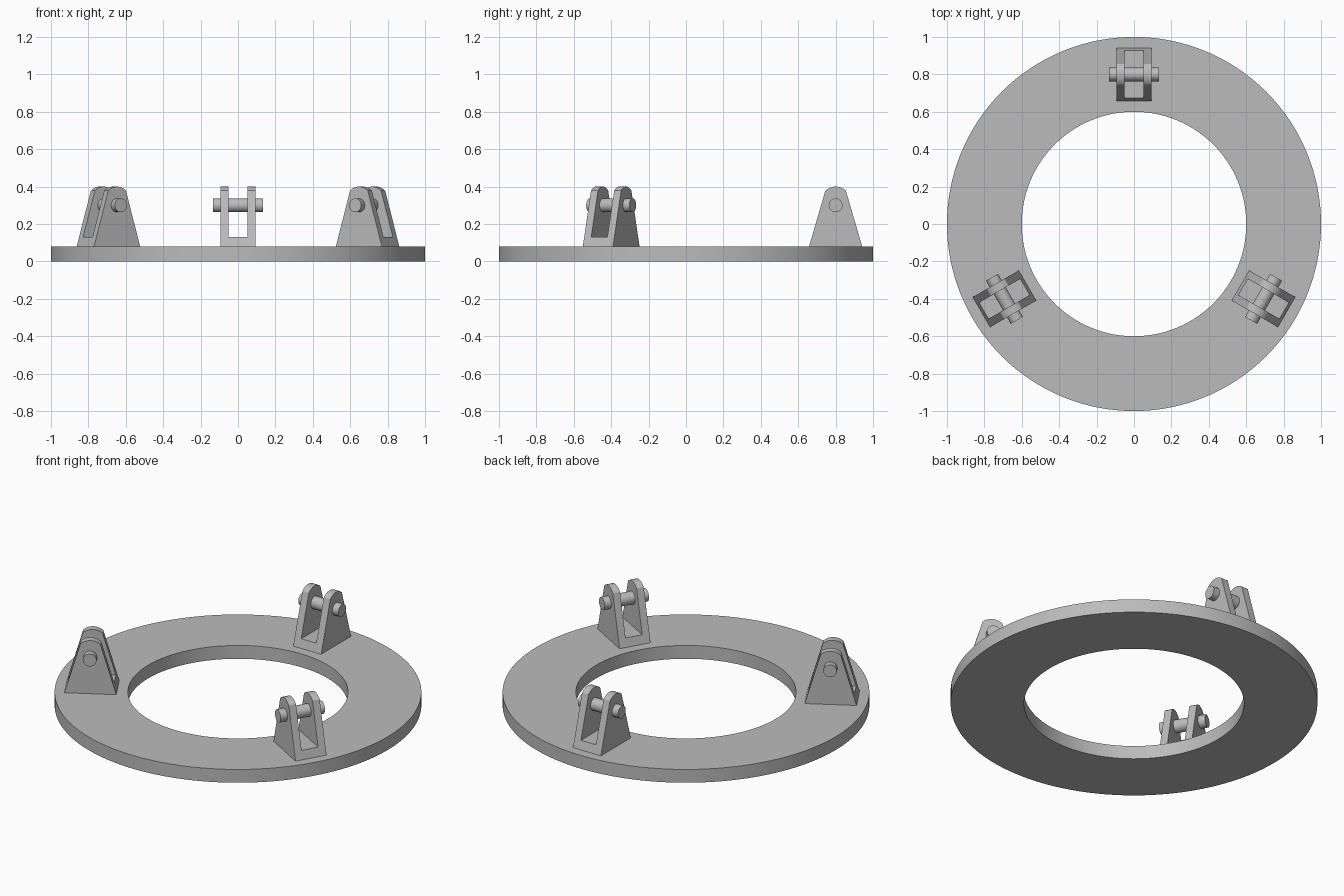
import bpy, bmesh, math
from mathutils import Matrix

cube = bpy.data.objects.get("Cube")
if cube:
    bpy.data.objects.remove(cube, do_unlink=True)

RING_TOP, MOUNT_RADIUS = 0.08, 0.8
PLATE_IN, PLATE_OUT = 0.05, 0.093
FOOT, SHOULDER, SHOULDER_Z, PEAK_Z = 0.142, 0.055, 0.378, 0.40
FLOOR_Z = 0.13

grey = bpy.data.materials.new("steel grey")
grey.use_nodes = True
colour = (0.5, 0.5, 0.5, 1)
grey.diffuse_color = colour
grey.node_tree.nodes["Principled BSDF"].inputs["Base Color"].default_value = colour


def finish(name, bm, matrix=Matrix()):
    bmesh.ops.recalc_face_normals(bm, faces=bm.faces)
    mesh = bpy.data.meshes.new(name)
    bm.to_mesh(mesh)
    bm.free()
    mesh.materials.append(grey)
    obj = bpy.data.objects.new(name, mesh)
    bpy.context.collection.objects.link(obj)
    obj.matrix_world = matrix
    bpy.ops.object.select_all(action="DESELECT")
    obj.select_set(True)
    bpy.context.view_layer.objects.active = obj
    bpy.ops.object.shade_smooth_by_angle(angle=math.radians(20))
    return obj


def extrude_profile(bm, profile, x0, x1):
    """Extrude a closed (y, z) profile along x."""
    face = bm.faces.new([bm.verts.new((x0, y, z)) for y, z in profile])
    new = bmesh.ops.extrude_face_region(bm, geom=[face])["geom"]
    verts = [v for v in new if isinstance(v, bmesh.types.BMVert)]
    bmesh.ops.translate(bm, verts=verts, vec=(x1 - x0, 0, 0))


# Flat base ring: rectangular section spun about z
bm = bmesh.new()
section = [(0.6, 0), (1, 0), (1, RING_TOP), (0.6, RING_TOP)]
verts = [bm.verts.new((x, 0, z)) for x, z in section]
edges = [bm.edges.new((verts[i], verts[(i + 1) % 4])) for i in range(4)]
bmesh.ops.spin(bm, geom=verts + edges, axis=(0, 0, 1), cent=(0, 0, 0),
               angle=math.tau, steps=128, use_merge=True)
bmesh.ops.remove_doubles(bm, verts=bm.verts, dist=0.0001)
finish("base_ring", bm)

# Tapered cheek profile with a rounded top
rise = PEAK_Z - SHOULDER_Z
radius = (SHOULDER ** 2 + rise ** 2) / (2 * rise)
half = math.asin(SHOULDER / radius)
arc = [half * (1 - i / 6) for i in range(13)]
cheek = [(-FOOT, RING_TOP), (FOOT, RING_TOP)]
cheek += [(radius * math.sin(a), PEAK_Z - radius + radius * math.cos(a)) for a in arc]

# Low floor between the cheeks, sharing their slope
slope = (FOOT - SHOULDER) / (SHOULDER_Z - RING_TOP)
floor_y = FOOT - slope * (FLOOR_Z - RING_TOP)
floor = [(-FOOT, RING_TOP), (FOOT, RING_TOP), (floor_y, FLOOR_Z), (-floor_y, FLOOR_Z)]

# Three clevis brackets with cross pins, evenly spaced
for i, place in enumerate(("back", "right", "left")):
    turn = Matrix.Rotation(math.tau * i / 3, 4, "Z")
    mount = turn @ Matrix.Translation((0, MOUNT_RADIUS, 0))

    bm = bmesh.new()
    for side in (-1, 1):
        extrude_profile(bm, cheek, side * PLATE_IN, side * PLATE_OUT)
    extrude_profile(bm, floor, -PLATE_IN, PLATE_IN)
    finish(place + "_bracket", bm, mount)

    bm = bmesh.new()
    bmesh.ops.create_cone(bm, cap_ends=True, segments=32, radius1=0.037,
                          radius2=0.037, depth=0.266,
                          matrix=Matrix.Translation((0, 0, 0.3))
                          @ Matrix.Rotation(math.pi / 2, 4, "Y"))
    finish(place + "_pin", bm, mount)
